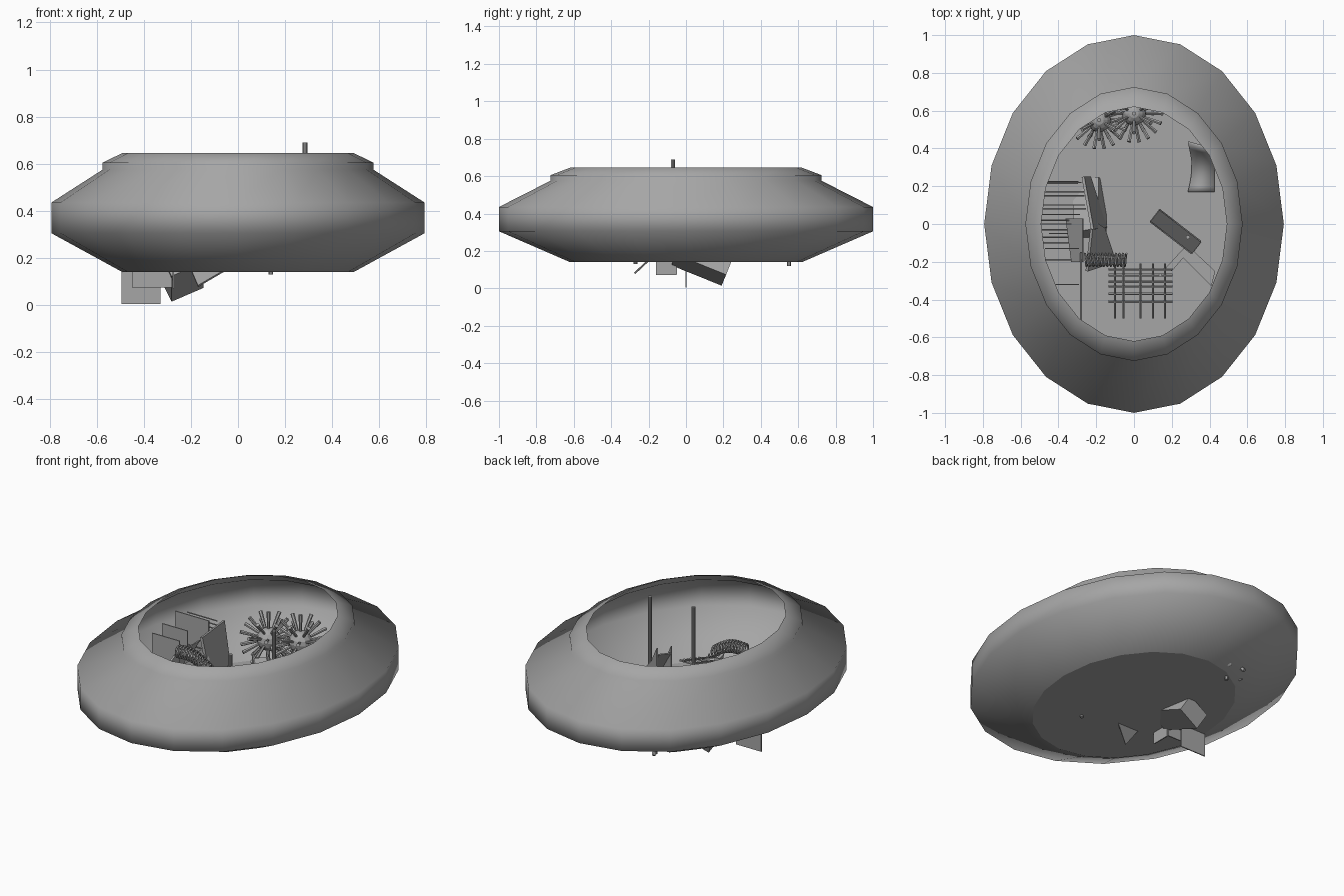
import bpy, bmesh, math, random
from mathutils import Vector, Matrix

random.seed(4)
cube = bpy.data.objects.get("Cube")
if cube:
    bpy.data.objects.remove(cube, do_unlink=True)

grey = bpy.data.materials.new("plain grey")
grey.use_nodes = True
grey.diffuse_color = (0.38, 0.38, 0.38, 1)
for node in grey.node_tree.nodes:
    if node.type == 'BSDF_PRINCIPLED':
        node.inputs["Base Color"].default_value = grey.diffuse_color


def finish(name, bm, smooth=False):
    mesh = bpy.data.meshes.new(name)
    bm.to_mesh(mesh)
    bm.free()
    mesh.materials.append(grey)
    for p in mesh.polygons:
        p.use_smooth = smooth
    ob = bpy.data.objects.new(name, mesh)
    bpy.context.collection.objects.link(ob)
    return ob


def add_beam(bm, a, b, r, sides=6, tip=None):
    """Rod or spike between two points."""
    a, b = Vector(a), Vector(b)
    rot = (b - a).to_track_quat('Z', 'Y').to_matrix().to_4x4()
    bmesh.ops.create_cone(bm, cap_ends=True, segments=sides, radius1=r,
                          radius2=r if tip is None else tip, depth=(b - a).length,
                          matrix=Matrix.Translation((a + b) / 2) @ rot)


def beams(name, pairs, r, sides=6):
    bm = bmesh.new()
    for a, b in pairs:
        add_beam(bm, a, b, r, sides)
    return finish(name, bm)


def plate(name, corners, thick=0.006):
    bm = bmesh.new()
    bm.faces.new([bm.verts.new(c) for c in corners])
    ob = finish(name, bm)
    mod = ob.modifiers.new("thickness", 'SOLIDIFY')
    mod.thickness = thick
    mod.offset = 0
    return ob


# Oval hull: elliptical rings lofted from the floor to the rim
SIDES, WIDE = 20, 0.793


def ring(bm, scale, z):
    return [bm.verts.new((WIDE * scale * math.cos(math.tau * i / SIDES),
                          scale * math.sin(math.tau * i / SIDES), z)) for i in range(SIDES)]


bm = bmesh.new()
profile = [(0.62, 0.14), (1, 0.305), (1, 0.435), (0.725, 0.575), (0.725, 0.605), (0.62, 0.645)]
rings = [ring(bm, s, z) for s, z in profile]
for low, high in zip(rings, rings[1:]):
    for i in range(SIDES):
        j = (i + 1) % SIDES
        bm.faces.new((low[i], low[j], high[j], high[i]))
finish("hull", bm, smooth=True)

bm = bmesh.new()
bm.faces.new(list(reversed(ring(bm, 0.62, 0.14))))
finish("hull_floor", bm)

# Spiked balls at the back
for k, centre in enumerate([(-0.185, 0.55, 0.28), (0.0, 0.585, 0.30)]):
    bm = bmesh.new()
    c = Vector(centre)
    bmesh.ops.create_uvsphere(bm, u_segments=12, v_segments=8, radius=0.065,
                              matrix=Matrix.Translation(c))
    for lat, count in ((-90, 1), (-50, 6), (-18, 9), (18, 9), (50, 6), (90, 1)):
        for i in range(count):
            a = math.tau * (i + 0.5 * (lat > 0)) / count
            t = math.radians(lat)
            d = Vector((math.cos(t) * math.cos(a), math.cos(t) * math.sin(a), math.sin(t)))
            add_beam(bm, c + d * 0.05, c + d * 0.16, 0.007, 6, 0.011)
    finish("spiked_ball_%d" % (k + 1), bm)

# Upright poles
beams("tall_pole", [((0.285, -0.07, 0.14), (0.285, -0.07, 0.69))], 0.011, 10)
beams("short_pole", [((0.14, -0.27, 0.13), (0.14, -0.27, 0.59))], 0.010, 10)

# Grating of crossing bars near the front
beams("grating_rails", [((-0.135, y, 0.25 + (y + 0.3) * 0.3), (0.205, y, 0.25 + (y + 0.3) * 0.3))
                        for y in (-0.24, -0.27, -0.305, -0.33, -0.37, -0.41)], 0.008)
beams("grating_bars", [((x, -0.21, 0.285), (x, -0.5, 0.20))
                       for x in (-0.1, -0.055, 0.035, 0.1, 0.165)], 0.006)

# Coiled spring
bm = bmesh.new()
steps, turns = 168, 12
points = []
for i in range(steps + 1):
    t = i / steps
    a = math.tau * turns * t
    points.append(Vector((-0.26 + 0.22 * t,
                          -0.19 + 0.033 * math.cos(a),
                          0.47 - 0.07 * t + 0.03 * math.sin(math.pi * t) + 0.033 * math.sin(a))))
for a, b in zip(points, points[1:]):
    add_beam(bm, a, b, 0.006, 5)
finish("coil_spring", bm)

# Leaning panels beside the shelf
plate("leaning_panel_back", [(-0.27, 0.25, 0.48), (-0.235, 0.25, 0.25),
                             (-0.15, -0.02, 0.16), (-0.22, -0.03, 0.5)], 0.015)
plate("leaning_panel_front", [(-0.22, 0.02, 0.44), (-0.16, -0.02, 0.25),
                              (-0.1, -0.2, 0.15), (-0.25, -0.25, 0.36)], 0.015)

# Shelf sheets and rods along the right-hand side
sheets = [(0.0, -0.495, -0.33, 0.005, 0.50), (-0.13, -0.47, -0.29, 0.15, 0.50),
          (0.1, -0.48, -0.26, 0.15, 0.54), (-0.32, -0.42, -0.29, 0.15, 0.36)]
for k, (y, x0, x1, z0, z1) in enumerate(sheets):
    plate("shelf_sheet_%d" % (k + 1), [(x0, y, z0), (x1, y, z0), (x1, y, z1), (x0, y, z1)])
beams("shelf_rods", [((-0.49, y, 0.24 + 0.022 * i), (-0.28 + random.uniform(-0.03, 0.03), y, 0.24 + 0.022 * i))
                     for i, y in enumerate((-0.19, -0.1, -0.07, -0.03, 0.02, 0.05, 0.08,
                                            0.15, 0.17, 0.215, 0.22, 0.225))], 0.004)
plate("side_sheet", [(-0.28, -0.51, 0.15), (-0.28, -0.15, 0.15),
                     (-0.28, -0.15, 0.46), (-0.28, -0.51, 0.3)], 0.012)
plate("slanted_sheet", [(-0.36, 0.03, 0.3), (-0.27, 0.03, 0.45),
                        (-0.27, -0.2, 0.45), (-0.33, -0.2, 0.3)])

# Tilted box poking through the floor
bm = bmesh.new()
place = (Matrix.Translation((-0.235, 0.085, 0.14)) @ Matrix.Rotation(math.radians(-22), 4, 'X')
         @ Matrix.Rotation(math.radians(-25), 4, 'Y') @ Matrix.Diagonal((0.15, 0.29, 0.1, 1)))
bmesh.ops.create_cube(bm, size=1, matrix=place)
finish("tilted_box", bm)

# Small pieces poking through the floor
plate("floor_fin", [(-0.05, -0.2, 0.15), (-0.2, -0.2, 0.15), (-0.17, -0.275, 0.08)], 0.01)
plate("floor_sheet", [(-0.45, -0.05, 0.075), (-0.28, -0.05, 0.075),
                      (-0.28, -0.05, 0.2), (-0.45, -0.05, 0.2)])
plate("floor_tab", [(-0.275, -0.16, 0.07), (-0.275, -0.05, 0.07),
                    (-0.275, -0.05, 0.2), (-0.275, -0.16, 0.2)])

# Slide: two pointed side walls with a sloping bed between them
top, foot = Vector((0.11, 0.045, 0)), Vector((0.33, -0.125, 0))
side = Vector((0.17, 0.22, 0)).normalized() * 0.04


def at(p, z):
    return (p.x, p.y, z)


for name, s in (("left", side), ("right", -side)):
    plate("slide_wall_" + name, [at(top + s, 0.15), at(foot + s, 0.15), at(foot + s, 0.22),
                                 at(top.lerp(foot, 0.35) + s, 0.36), at(top + s, 0.48)], 0.008)
plate("slide_bed", [at(top + side, 0.44), at(top - side, 0.44),
                    at(foot - side, 0.16), at(foot + side, 0.16)])
plate("flat_board", [(0.17, -0.23, 0.16), (0.28, -0.11, 0.16), (0.43, -0.25, 0.16),
                     (0.41, -0.33, 0.16), (0.26, -0.18, 0.16), (0.2, -0.25, 0.16)])

# Low curved seat
bm = bmesh.new()
rows = []
for i in range(9):
    t = i / 8
    z = 0.15 + 0.13 * t ** 3
    rows.append((bm.verts.new((0.285 + 0.02 * math.sin(math.pi * t), 0.17 + 0.26 * t, z)),
                 bm.verts.new((0.425, 0.17 + 0.22 * t, z))))
for (a, b), (c, d) in zip(rows, rows[1:]):
    bm.faces.new((a, b, d, c))
seat = finish("curved_seat", bm, smooth=True)
seat.modifiers.new("thickness", 'SOLIDIFY').thickness = 0.01
